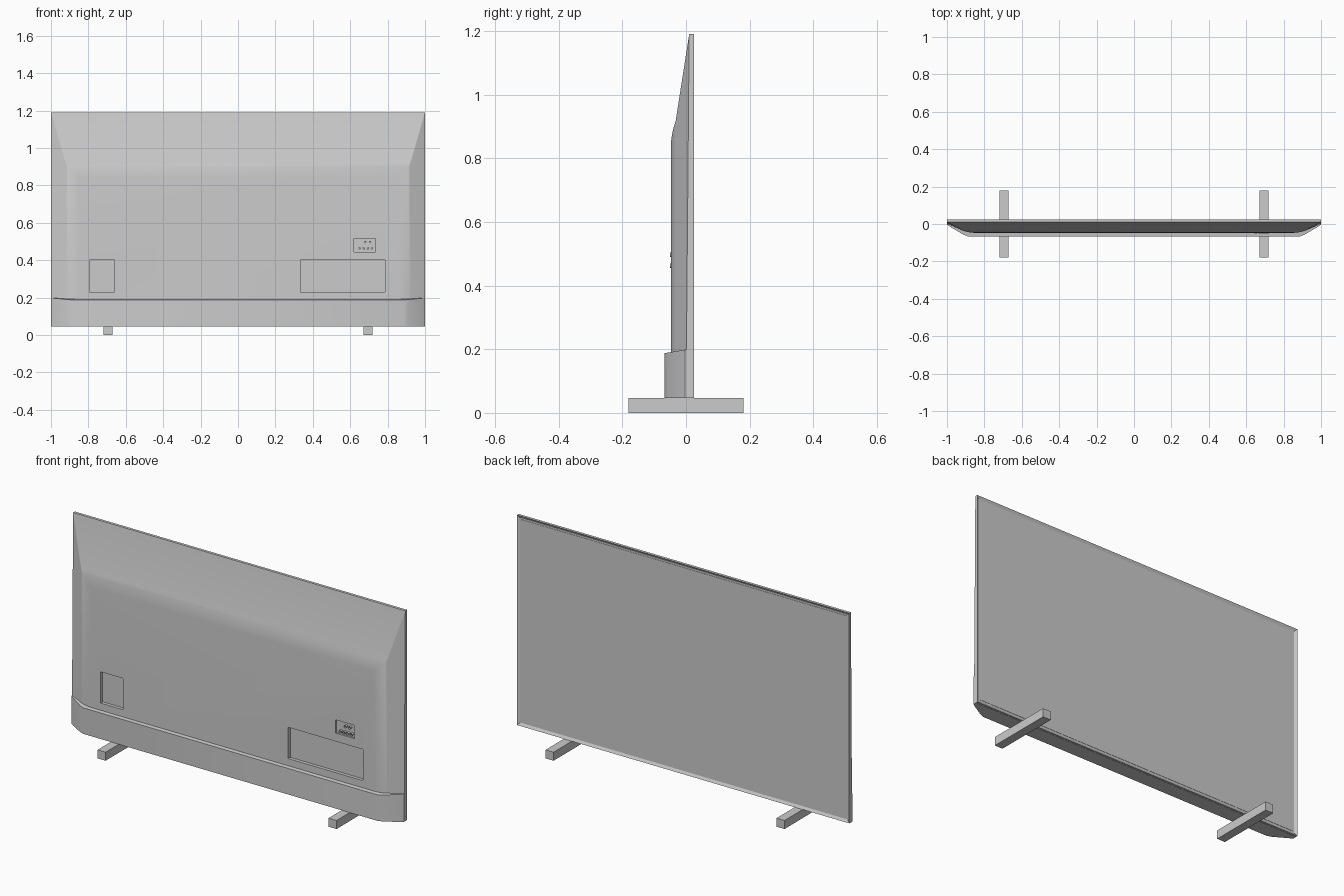
import bpy, bmesh

if "Cube" in bpy.data.objects:
    bpy.data.objects.remove(bpy.data.objects["Cube"])


def finish(name, bm, smooth=False):
    bmesh.ops.recalc_face_normals(bm, faces=bm.faces)
    me = bpy.data.meshes.new(name)
    bm.to_mesh(me)
    bm.free()
    ob = bpy.data.objects.new(name, me)
    bpy.context.collection.objects.link(ob)
    if smooth:
        smooth_shade(ob)
    return ob


def activate(ob):
    bpy.ops.object.select_all(action='DESELECT')
    ob.select_set(True)
    bpy.context.view_layer.objects.active = ob


def smooth_shade(ob):
    activate(ob)
    bpy.ops.object.shade_smooth_by_angle(angle=0.4)


def box(name, x, y, z):
    bm = bmesh.new()
    bmesh.ops.create_cube(bm, size=1)
    for v in bm.verts:
        for i, r in enumerate((x, y, z)):
            v.co[i] = r[0] if v.co[i] < 0 else r[1]
    return finish(name, bm)


def loft(bm, rings):
    # skin a stack of four-sided or longer rings and cap both ends
    vr = [[bm.verts.new(p) for p in r] for r in rings]
    n = len(vr[0])
    for a, b in zip(vr, vr[1:]):
        for i in range(n):
            j = (i + 1) % n
            bm.faces.new((a[i], a[j], b[j], b[i]))
    return bm.faces.new(vr[0]), bm.faces.new(vr[-1])


# housing: thin screen rim tapering to a raised rear panel
Z0, Z1 = 0.047, 1.19
rim = [(-1, Z0), (1, Z0), (1, Z1), (-1, Z1)]
bm = bmesh.new()
screen_face, back_face = loft(bm, [
    [(x, 0.025, z) for x, z in rim],
    [(x, 0.01 if z > 1 else 0.0, z) for x, z in rim],
    [(x * 0.89, -0.047, 0.88 if z > 1 else Z0) for x, z in rim]])
bmesh.ops.recalc_face_normals(bm, faces=bm.faces)
bmesh.ops.inset_region(bm, faces=[screen_face], thickness=0.02)
bmesh.ops.translate(bm, vec=(0, -0.008, 0), verts=screen_face.verts)
soft = [e for e in back_face.edges if max(v.co.z for v in e.verts) > 0.5]
bmesh.ops.bevel(bm, geom=soft, offset=0.035, segments=5, profile=0.5, affect='EDGES')
housing = finish("rear_housing", bm)

# recessed pockets in the rear panel
for x, z, depth in [((-0.795, -0.66), (0.23, 0.40), 0.018),
                    ((0.335, 0.785), (0.23, 0.40), 0.018),
                    ((0.62, 0.735), (0.445, 0.517), 0.010)]:
    cutter = box("pocket_cutter", x, (-0.1, -0.047 + depth), z)
    cutter.hide_render = True
    activate(housing)
    mod = housing.modifiers.new("pocket", 'BOOLEAN')
    mod.operation = 'DIFFERENCE'
    mod.solver = 'EXACT'
    mod.object = cutter
    bpy.ops.object.modifier_apply(modifier=mod.name)
    bpy.data.objects.remove(cutter)
smooth_shade(housing)

# display panel inside the bezel
box("screen", (-0.978, 0.978), (0.01, 0.0185), (Z0 + 0.022, Z1 - 0.022))

# lower rear cover with swept-back ends and a sloping top
plan = [(-1, 0.015), (-1, -0.003), (-0.985, -0.014), (-0.91, -0.058), (-0.885, -0.067),
        (0.885, -0.067), (0.91, -0.058), (0.985, -0.014), (1, -0.003), (1, 0.015)]
bm = bmesh.new()
loft(bm, [[(x, y, 0.046) for x, y in plan],
          [(x, y, 0.199 + min(y, 0) * 0.17) for x, y in plan]])
finish("lower_rear_cover", bm, True)

# connector sockets
for x, z in [(0.68, 0.497), (0.706, 0.497),
             (0.65, 0.462), (0.672, 0.462), (0.694, 0.462), (0.716, 0.462)]:
    bm = bmesh.new()
    bmesh.ops.create_cone(bm, cap_ends=True, segments=16, radius1=0.007, radius2=0.007, depth=0.016)
    for v in bm.verts:
        v.co = (v.co.x + x, v.co.z - 0.043, v.co.y + z)
    # hollow the outer end
    cap = min(bm.faces, key=lambda f: f.calc_center_median().y)
    bmesh.ops.inset_region(bm, faces=[cap], thickness=0.003)
    bmesh.ops.translate(bm, vec=(0, 0.008, 0), verts=cap.verts)
    finish("connector_socket", bm, True)

# feet
for name, s in (("left_foot", -1), ("right_foot", 1)):
    box(name, (s * 0.695 - 0.024, s * 0.695 + 0.024), (-0.18, 0.18), (0, 0.0465))
